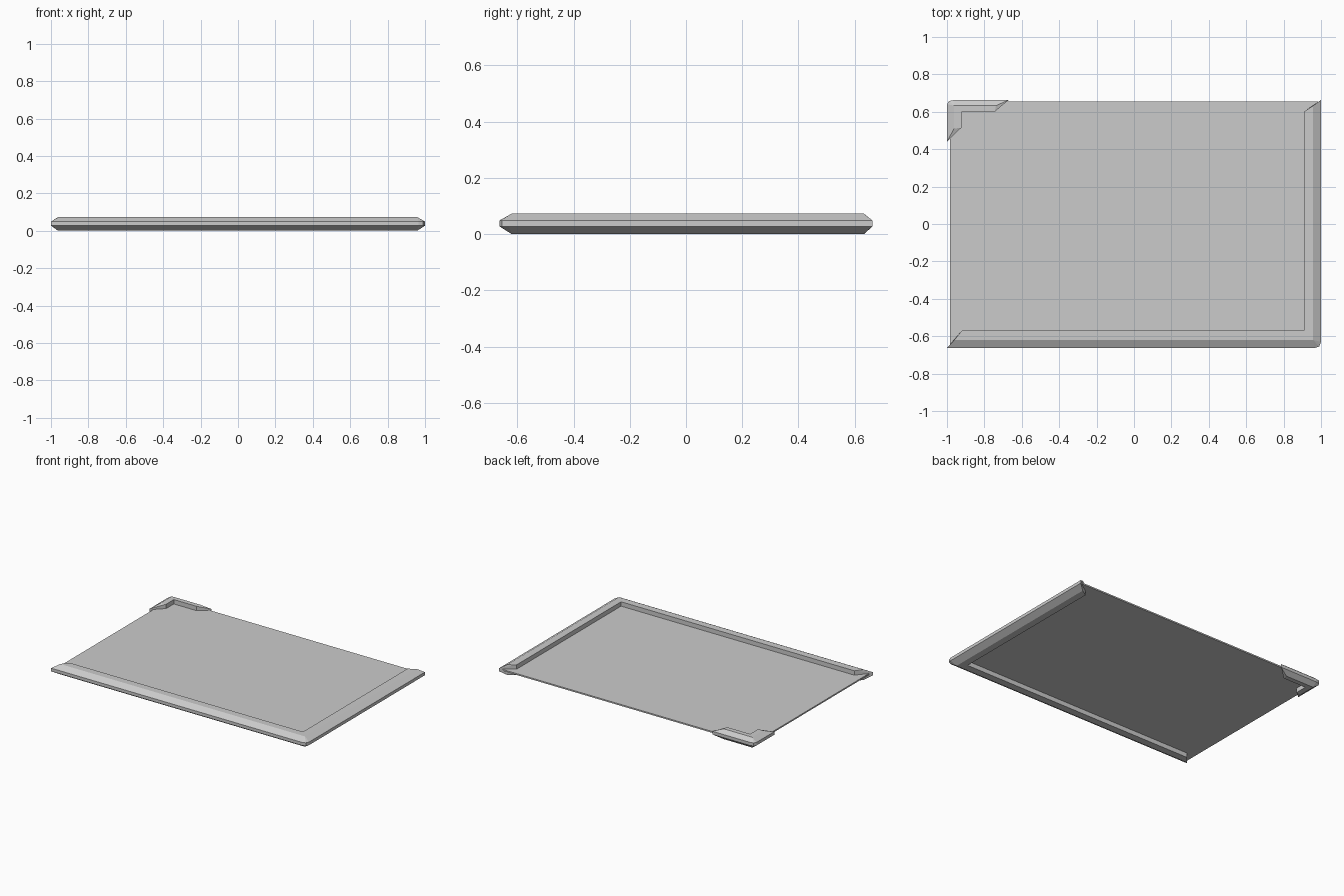
import bpy, bmesh

if "Cube" in bpy.data.objects:
    bpy.data.objects.remove(bpy.data.objects["Cube"])

# heights: bottom, lower and upper limit of the outer rim, top
Z_BOT, Z_LOW, Z_HIGH, Z_TOP = 0.0, 0.027, 0.049, 0.073


def finish(name, bm):
    bmesh.ops.remove_doubles(bm, verts=bm.verts, dist=1e-5)
    bmesh.ops.recalc_face_normals(bm, faces=bm.faces)
    mesh = bpy.data.meshes.new(name)
    bm.to_mesh(mesh)
    bm.free()
    obj = bpy.data.objects.new(name, mesh)
    bpy.context.collection.objects.link(obj)
    return obj


def edge_trim(name, stations):
    """Loft a bevelled rail; each station is its (outer, bevel, inner) xy points."""
    bm = bmesh.new()
    rings = []
    for outer, bevel, inner in stations:
        pts = [(*outer, Z_LOW), (*outer, Z_HIGH), (*bevel, Z_TOP),
               (*inner, Z_TOP), (*inner, Z_BOT), (*bevel, Z_BOT)]
        rings.append([bm.verts.new(p) for p in pts])
    for a, b in zip(rings, rings[1:]):
        for i in range(6):
            j = (i + 1) % 6
            bm.faces.new((a[i], a[j], b[j], b[i]))
    # end caps: centre plus a facet above and below
    for r in (rings[0], rings[-1]):
        bm.faces.new((r[0], r[1], r[3], r[4]))
        bm.faces.new((r[1], r[2], r[3]))
        bm.faces.new((r[4], r[5], r[0]))
    return finish(name, bm)


# thin flat panel
bm = bmesh.new()
bmesh.ops.create_cube(bm, size=1)
bmesh.ops.scale(bm, vec=(1.965, 1.308, 0.010), verts=bm.verts)
bmesh.ops.translate(bm, vec=(0, 0, 0.037), verts=bm.verts)
finish("panel", bm)

# long trim wrapping the front and right edges, with a clipped corner
edge_trim("front_right_trim", [
    ((-1.0, -0.663), (-0.96, -0.62), (-0.92, -0.57)),
    ((0.965, -0.663), (0.958, -0.62), (0.908, -0.57)),
    ((0.99, -0.655), (0.958, -0.62), (0.908, -0.57)),
    ((1.0, -0.63), (0.958, -0.62), (0.908, -0.57)),
    ((1.0, 0.663), (0.958, 0.632), (0.908, 0.60)),
])

# short trim on the back left corner
edge_trim("back_left_corner_trim", [
    ((-0.67, 0.663), (-0.738, 0.633), (-0.745, 0.60)),
    ((-0.96, 0.663), (-0.962, 0.633), (-0.923, 0.60)),
    ((-0.99, 0.657), (-0.962, 0.633), (-0.923, 0.60)),
    ((-1.0, 0.64), (-0.962, 0.633), (-0.923, 0.60)),
    ((-1.0, 0.44), (-0.962, 0.51), (-0.923, 0.515)),
])
